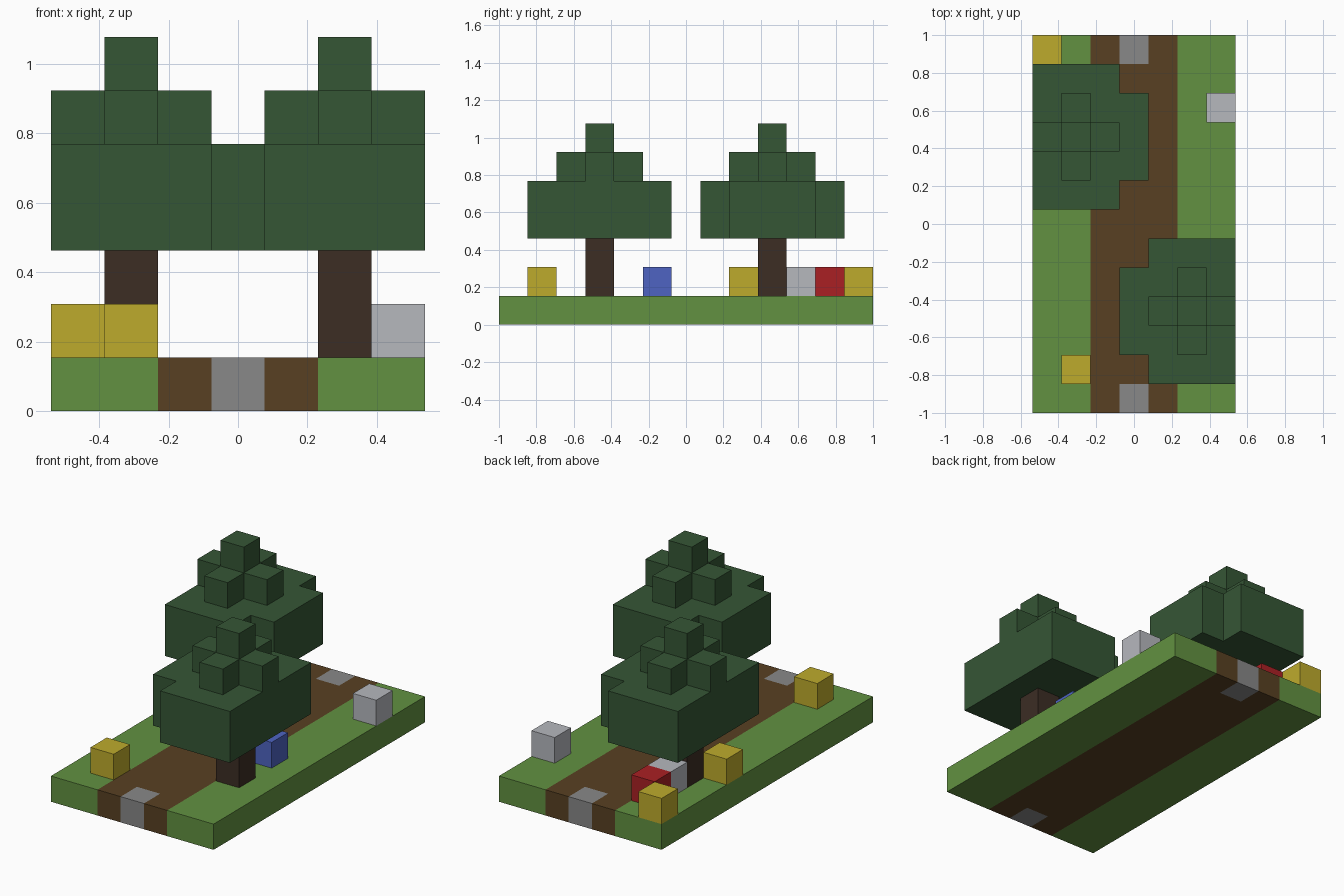
import bpy
import bmesh
from mathutils import Matrix, Vector

cube = bpy.data.objects.get("Cube")
if cube:
    bpy.data.objects.remove(cube, do_unlink=True)

U = 2 / 13  # edge length of one block


def material(name, r, g, b):
    """Flat colour given as 0-255 display values, stored as linear."""
    lin = [((c / 255 + 0.055) / 1.055) ** 2.4 for c in (r, g, b)] + [1]
    m = bpy.data.materials.new(name)
    m.use_nodes = True
    m.diffuse_color = lin
    bsdf = m.node_tree.nodes["Principled BSDF"]
    bsdf.inputs["Base Color"].default_value = lin
    bsdf.inputs["Roughness"].default_value = 0.9
    return m


GRASS = material("grass green", 98, 145, 65)
DIRT = material("dirt brown", 88, 64, 34)
STONE = material("stone grey", 136, 136, 136)
LEAF = material("leaf green", 53, 86, 53)
BARK = material("bark brown", 60, 45, 36)
YELLOW = material("flower yellow", 190, 171, 44)
WHITE = material("flower white", 182, 184, 190)
BLUE = material("flower blue", 78, 100, 194)
RED = material("flower red", 170, 32, 36)


def finish(name, bm, mats):
    bmesh.ops.recalc_face_normals(bm, faces=bm.faces)
    mesh = bpy.data.meshes.new(name)
    bm.to_mesh(mesh)
    bm.free()
    for m in mats:
        mesh.materials.append(m)
    obj = bpy.data.objects.new(name, mesh)
    bpy.context.collection.objects.link(obj)
    return obj


def prism(name, outline, z0, z1, mat):
    """Extrude an outline, measured in blocks, from z0 up to z1."""
    bm = bmesh.new()
    face = bm.faces.new([bm.verts.new((x * U, y * U, z0 * U)) for x, y in outline])
    ext = bmesh.ops.extrude_face_region(bm, geom=[face], use_keep_orig=True)
    top = [v for v in ext["geom"] if isinstance(v, bmesh.types.BMVert)]
    bmesh.ops.translate(bm, verts=top, vec=(0, 0, (z1 - z0) * U))
    return finish(name, bm, [mat])


def block(name, x, y, z0, z1, mat):
    h = 0.5
    square = [(x - h, y - h), (x + h, y - h), (x + h, y + h), (x - h, y + h)]
    return prism(name, square, z0, z1, mat)


# Ground slab: grass, a dirt path along the middle, a stone at each end
bm = bmesh.new()
bmesh.ops.create_grid(bm, x_segments=7, y_segments=13, size=0.5,
                      matrix=Matrix.Diagonal((7 * U, 13 * U, 1, 1)))
ext = bmesh.ops.extrude_face_region(bm, geom=bm.faces[:], use_keep_orig=True)
bmesh.ops.translate(bm, vec=(0, 0, U),
                    verts=[v for v in ext["geom"] if isinstance(v, bmesh.types.BMVert)])
for f in bm.faces:
    c = f.calc_center_median() / U
    if abs(c.x) < 0.5 and abs(c.y) > 5.5:
        f.material_index = 2
    elif abs(c.x) < 1.5:
        f.material_index = 1
bmesh.ops.recalc_face_normals(bm, faces=bm.faces)
bmesh.ops.dissolve_limit(bm, angle_limit=0.01, verts=bm.verts, edges=bm.edges,
                         delimit={'MATERIAL'})
finish("ground", bm, [GRASS, DIRT, STONE])

# Two trees, the second turned half way round; outer leaves stop at the slab edge
crown = [(-1.5, -2.5), (1.5, -2.5), (1.5, 2.5), (-1.5, 2.5),
         (-1.5, 1.5), (-2.5, 1.5), (-2.5, -1.5), (-1.5, -1.5)]
cross = [(-.5, -1.5), (.5, -1.5), (.5, -.5), (1.5, -.5), (1.5, .5), (.5, .5),
         (.5, 1.5), (-.5, 1.5), (-.5, .5), (-1.5, .5), (-1.5, -.5), (-.5, -.5)]
for side, s in (("front", 1), ("back", -1)):
    cx, cy = 2 * s, -3 * s

    def place(outline):
        return [(cx + s * x, cy + s * y) for x, y in outline]

    block(side + "_tree_trunk", cx, cy, 1, 3, BARK)
    prism(side + "_tree_crown", place(crown), 3, 5, LEAF)
    prism(side + "_tree_upper_leaves", place(cross), 5, 6, LEAF)
    block(side + "_tree_tip", cx, cy, 6, 7, LEAF)

# Flowers on the grass
for name, x, y, mat in (("front_yellow_flower", -2, -5, YELLOW),
                        ("middle_yellow_flower", -3, 2, YELLOW),
                        ("back_yellow_flower", -3, 6, YELLOW),
                        ("left_white_flower", 3, 4, WHITE),
                        ("right_white_flower", -2, 4, WHITE),
                        ("blue_flower", 2, -1, BLUE),
                        ("red_flower", -2, 5, RED)):
    block(name, x, y, 1, 2, mat)
